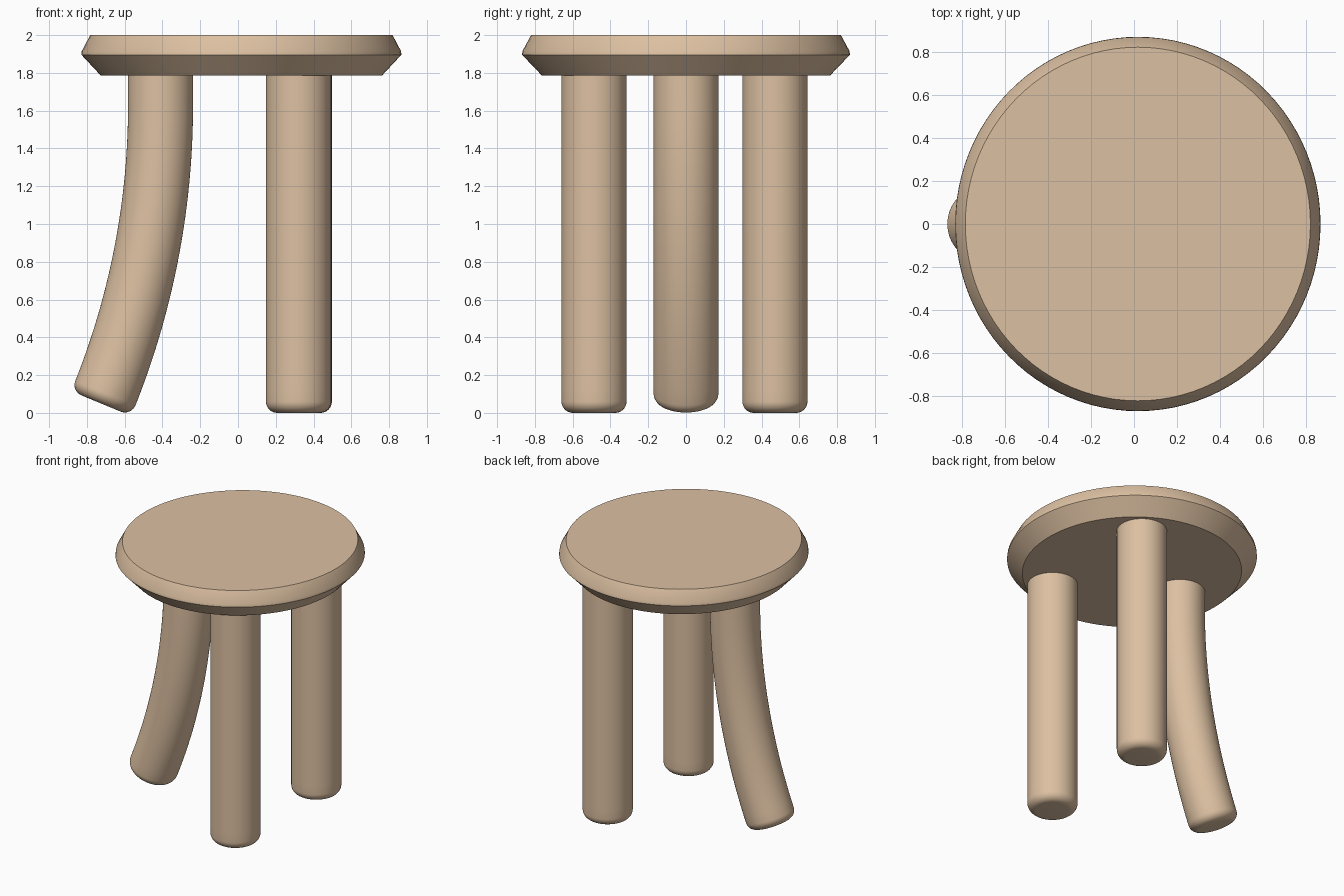
import bpy, bmesh
from math import sin, cos, pi, radians

if "Cube" in bpy.data.objects:
    bpy.data.objects.remove(bpy.data.objects["Cube"])

wood = bpy.data.materials.new("wood")
wood.diffuse_color = (0.72, 0.53, 0.36, 1)
wood.use_nodes = True
wood.node_tree.nodes["Principled BSDF"].inputs["Base Color"].default_value = wood.diffuse_color


def loft(name, rings, sides):
    """Skin a stack of closed rings (bottom to top) and cap both ends."""
    bm = bmesh.new()
    loops = [[bm.verts.new(p) for p in ring] for ring in rings]
    for a, b in zip(loops, loops[1:]):
        for i in range(sides):
            j = (i + 1) % sides
            bm.faces.new((a[i], a[j], b[j], b[i]))
    bm.faces.new(loops[0][::-1])
    bm.faces.new(loops[-1])
    mesh = bpy.data.meshes.new(name)
    bm.to_mesh(mesh)
    bm.free()
    obj = bpy.data.objects.new(name, mesh)
    bpy.context.collection.objects.link(obj)
    mesh.materials.append(wood)
    bpy.ops.object.select_all(action='DESELECT')
    obj.select_set(True)
    bpy.context.view_layer.objects.active = obj
    bpy.ops.object.shade_smooth_by_angle(angle=radians(38))
    return obj


# Seat: slightly oval disc with a bevelled rim
def seat():
    n = 96
    profile = [(0.762, 1.785), (0.868, 1.896), (0.866, 1.915), (0.82, 2.0)]
    rings = [[(0.018 + 0.976 * r * cos(2 * pi * i / n), r * sin(2 * pi * i / n), z)
              for i in range(n)] for r, z in profile]
    loft("seat", rings, n)


# Leg: round bar with a filleted foot, optionally bent outwards along an arc
def leg(name, x, y, bend=0.0, radius=0.172, fillet=0.06):
    n, top, start, foot = 64, 1.80, 1.63, 0.0
    arc_r = 4.13
    arc = arc_r * bend if bend else start - foot
    length = arc + top - start
    # (distance from foot, radius) profile
    prof = [(fillet * (1 - cos(a)), radius - fillet * (1 - sin(a)))
            for a in (k * pi / 16 for k in range(9))]
    prof += [(fillet + (length - fillet) * k / 28, radius) for k in range(1, 29)]
    rings = []
    for s, r in prof:
        d = arc - s                      # distance below the start of the bend
        if bend and d > 0:
            t = d / arc_r
            cx, cz = x - arc_r * (1 - cos(t)), start - arc_r * sin(t)
        else:
            t, cx, cz = 0.0, x, start - d
        ring = []
        for i in range(n):
            a = 2 * pi * i / n
            u, v = r * cos(a), r * sin(a)
            ring.append((cx + u * cos(t), y + v, cz - u * sin(t)))
        rings.append(ring)
    loft(name, rings, n)


seat()
leg("front_leg", 0.320, -0.487)
leg("back_leg", 0.325, 0.471)
leg("bent_left_leg", -0.41, 0.0, bend=radians(22.5))
